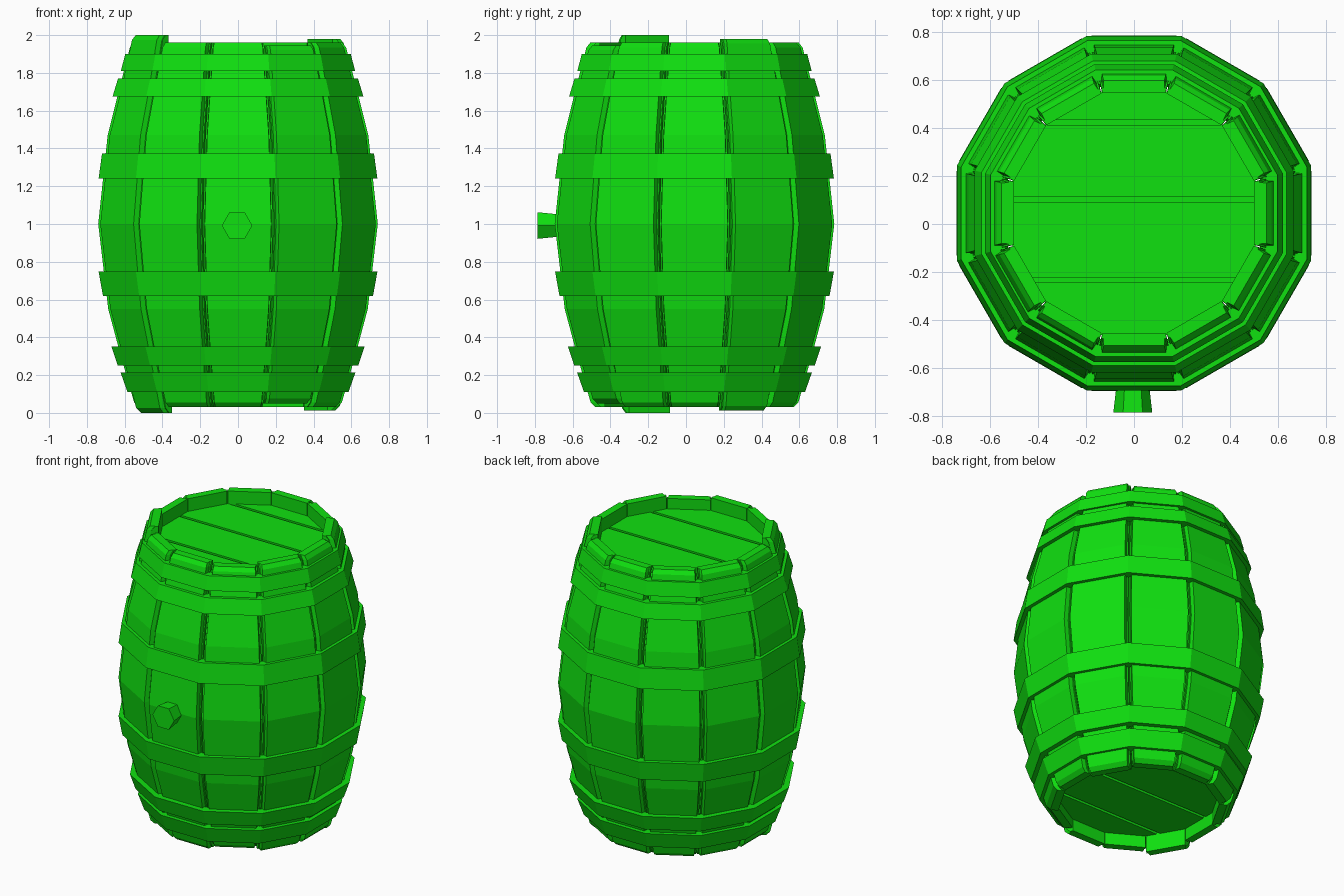
import bpy, bmesh, math
from mathutils import Matrix, Vector

cube = bpy.data.objects.get("Cube")
if cube:
    bpy.data.objects.remove(cube, do_unlink=True)

SIDES = 12
TAN = math.tan(math.pi / SIDES)
CENTRE = Vector((0, 0.045, 0))

green = bpy.data.materials.new("bright_green")
green.use_nodes = True
green.diffuse_color = (0.005, 0.75, 0.005, 1)
green.node_tree.nodes["Principled BSDF"].inputs["Base Color"].default_value = green.diffuse_color


def finish(bm, name):
    bmesh.ops.recalc_face_normals(bm, faces=bm.faces)
    mesh = bpy.data.meshes.new(name)
    bm.to_mesh(mesh)
    bm.free()
    mesh.materials.append(green)
    obj = bpy.data.objects.new(name, mesh)
    obj.location = CENTRE
    bpy.context.collection.objects.link(obj)
    return obj


def loft(bm, loops, closed=False):
    """Skin equal-length loops; cap the ends unless the run is closed."""
    rows = [[bm.verts.new(p) for p in loop] for loop in loops]
    pairs = list(zip(rows, rows[1:])) + ([(rows[-1], rows[0])] if closed else [])
    for a, b in pairs:
        for i in range(len(a)):
            j = (i + 1) % len(a)
            bm.faces.new((a[i], a[j], b[j], b[i]))
    if not closed:
        bm.faces.new(rows[0])
        bm.faces.new(rows[-1])


def polygon(apothem, z):
    r = apothem / math.cos(math.pi / SIDES)
    angles = [(i + 0.5) * math.tau / SIDES for i in range(SIDES)]
    return [Vector((r * math.cos(a), r * math.sin(a), z)) for a in angles]


# Staves: bulging planks with stepped edges that leave grooves between them
def stave(index, bottom, top):
    profile = [(bottom, 0.525), (bottom + 0.025, 0.55), (0.3, 0.62), (0.55, 0.687),
               (1.0, 0.74), (1.47, 0.69), (1.7, 0.632), (top - 0.025, 0.572), (top, 0.552)]
    loops = []
    for z, r in profile:
        inner = min(r - 0.05, 0.5) if 0.3 < z < 1.7 else 0.5 if z > 1 else 0.475
        step = max(r - 0.03, inner + 0.01)
        half = [(inner, inner * TAN - 0.002), (step, step * TAN - 0.004),
                (step, step * TAN - 0.012), (r, r * TAN - 0.022)]
        ring = [(x, -y) for x, y in half] + [(x, y) for x, y in reversed(half)]
        loops.append([Vector((x, y, z)) for x, y in ring])
    bm = bmesh.new()
    loft(bm, loops)
    bm.transform(Matrix.Rotation(index * math.tau / SIDES, 4, 'Z'))
    finish(bm, f"stave_{index + 1}")


ends = {1: (0.012, 1.98), 7: (0.0, 2.0), 10: (0.05, 1.945)}
for i in range(SIDES):
    stave(i, *ends.get(i, (0.03, 1.96)))


# Hoops: tapered bands around the staves
def hoop(name, z0, r0, z1, r1, depth=0.06):
    bm = bmesh.new()
    loft(bm, [polygon(r0 - depth, z0), polygon(r0, z0),
              polygon(r1, z1), polygon(r1 - depth, z1)], closed=True)
    finish(bm, name)


hoop("bottom_hoop", 0.11, 0.585, 0.215, 0.622)
hoop("lower_hoop", 0.25, 0.636, 0.352, 0.67)
hoop("lower_middle_hoop", 0.62, 0.715, 0.748, 0.738)
hoop("upper_middle_hoop", 1.24, 0.738, 1.372, 0.72)
hoop("upper_hoop", 1.675, 0.664, 1.77, 0.635)
hoop("top_hoop", 1.81, 0.62, 1.9, 0.597)


# Heads: boards separated by narrow grooves over a backing disc
def prism(name, apothem, z0, z1, y0=None, y1=None):
    bm = bmesh.new()
    loft(bm, [polygon(apothem, z0), polygon(apothem, z1)])
    for y, sign in ((y0, -1), (y1, 1)):
        if y is None:
            continue
        cut = bmesh.ops.bisect_plane(bm, geom=bm.verts[:] + bm.edges[:] + bm.faces[:],
                                     plane_co=(0, y, 0), plane_no=(0, sign, 0), clear_outer=True)
        edges = [e for e in cut["geom_cut"] if isinstance(e, bmesh.types.BMEdge)]
        bmesh.ops.contextual_create(bm, geom=edges)
    finish(bm, name)


grooves = [None, -0.277, 0.057, 0.378, None]
for head, z0, z1, back in (("top", 1.84, 1.875, 1.83), ("bottom", 0.11, 0.145, 0.13)):
    prism(f"{head}_head_backing", 0.505, back, back + 0.025)
    for i, (a, b) in enumerate(zip(grooves, grooves[1:])):
        prism(f"{head}_head_board_{i + 1}", 0.507, z0, z1,
              None if a is None else a + 0.01, None if b is None else b - 0.01)

# Bung: hexagonal plug flaring outwards at the front
bm = bmesh.new()
bmesh.ops.create_cone(bm, cap_ends=True, segments=6, radius1=0.066, radius2=0.081, depth=0.13)
bm.transform(Matrix.Translation((-0.005, -0.765, 0.992))
             @ Matrix.Rotation(math.pi / 2, 4, 'X') @ Matrix.Rotation(math.pi / 2, 4, 'Z'))
finish(bm, "bung")
